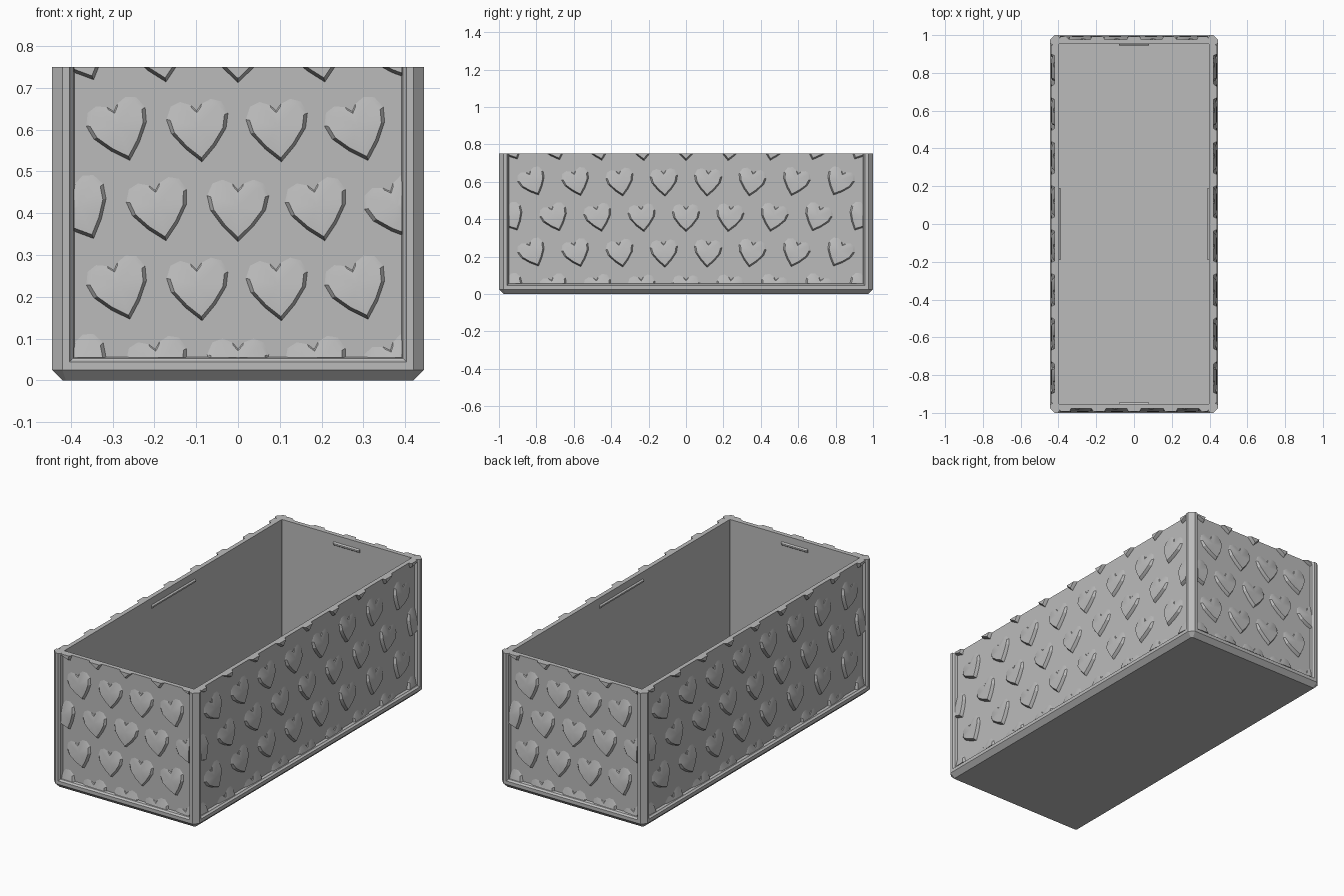
import bpy, bmesh, math
from mathutils import Matrix, Vector

if "Cube" in bpy.data.objects:
    bpy.data.objects.remove(bpy.data.objects["Cube"])

HX, HY, H = 0.445, 1.0, 0.75     # half width, half length, height
WALL, CH, RECESS = 0.047, 0.025, 0.023

grey = bpy.data.materials.new("matt grey")
grey.use_nodes = True
grey.diffuse_color = (0.5, 0.5, 0.5, 1)
grey.node_tree.nodes["Principled BSDF"].inputs["Base Color"].default_value = (0.5, 0.5, 0.5, 1)


def make_object(name, bm, matrix=Matrix()):
    bmesh.ops.recalc_face_normals(bm, faces=bm.faces)
    mesh = bpy.data.meshes.new(name)
    bm.to_mesh(mesh)
    bm.free()
    mesh.materials.append(grey)
    ob = bpy.data.objects.new(name, mesh)
    ob.matrix_world = matrix
    bpy.context.collection.objects.link(ob)
    return ob


def loft(bm, rings):
    """Skin equal-sized closed rings and cap both ends."""
    loops = [[bm.verts.new(p) for p in ring] for ring in rings]
    n = len(loops[0])
    for a, b in zip(loops, loops[1:]):
        for i in range(n):
            j = (i + 1) % n
            bm.faces.new((a[i], a[j], b[j], b[i]))
    bm.faces.new(loops[0])
    bm.faces.new(loops[-1])


def octagon(hx, hy, c, z):
    pts = []
    for sx, sy in ((1, 1), (-1, 1), (-1, -1), (1, -1)):
        corner = [(sx * hx, sy * (hy - c), z), (sx * (hx - c), sy * hy, z)]
        pts += corner if sx == sy else corner[::-1]
    return pts


# Sides: rotation, half width, distance of the outer face, lean of the hearts
sides = [("front", 0, HX, HY), ("left", 90, HY, HX),
         ("back", 180, HX, HY), ("right", 270, HY, HX)]

# Chamfered tub, hollow inside
bm = bmesh.new()
loft(bm, [octagon(HX - CH, HY - CH, 0.008, 0), octagon(HX, HY, CH, CH),
          octagon(HX, HY, CH, H),
          octagon(HX - WALL, HY - WALL, 0.002, H),
          octagon(HX - WALL, HY - WALL, 0.002, 0.05)])
tub = make_object("tub", bm)

# Sloped recess cut into each wall, open at the top
for name, angle, half, dist in sides:
    bm = bmesh.new()
    rings = []
    for depth, inset in ((-0.02, 0.042), (0, 0.042), (0.008, 0.047),
                         (0.01, 0.05), (RECESS, 0.054)):
        u, z, y = half - inset, inset + 0.002, depth - dist
        rings.append([(-u, y, z), (u, y, z), (u, y, H + 0.1), (-u, y, H + 0.1)])
    loft(bm, rings)
    cutter = make_object(name + "_recess_cutter", bm, Matrix.Rotation(math.radians(angle), 4, "Z"))
    bpy.context.view_layer.objects.active = tub
    mod = tub.modifiers.new("recess", "BOOLEAN")
    mod.operation, mod.object, mod.solver = "DIFFERENCE", cutter, "EXACT"
    bpy.context.view_layer.update()
    bpy.ops.object.modifier_apply(modifier=mod.name)
    bpy.data.objects.remove(cutter)

# Heart outline: right half from tip to cleft, then mirrored
half_heart = [(0, -0.085), (0.036, -0.05), (0.066, -0.01), (0.074, 0.025),
              (0.061, 0.054), (0.037, 0.063), (0.013, 0.053), (0, 0.038)]
heart = half_heart + [(-u, v) for u, v in half_heart[-2:0:-1]]


def relief(v):
    """Height of a heart: flush at the lobes, proud at the tip."""
    return min(0.017, max(0.001, 0.2 * (0.066 - v)))


def add_heart(bm, cu, cz, tilt, wall_y):
    c, s = math.cos(tilt), math.sin(tilt)

    def put(u, v, out):
        return bm.verts.new((cu + u * c - v * s, wall_y - out, cz + u * s + v * c))
    back = [put(u, v, -0.005) for u, v in heart]
    base = [put(u, v, 0) for u, v in heart]
    top = [put(u * 0.88, v * 0.88, relief(v)) for u, v in heart]
    mid = put(0, 0, 0.015)
    n = len(heart)
    bm.faces.new(back)
    for i in range(n):
        j = (i + 1) % n
        bm.faces.new((back[i], back[j], base[j], base[i]))
        bm.faces.new((base[i], base[j], top[j], top[i]))
        bm.faces.new((top[i], top[j], mid))


def trim(bm, point, normal):
    geom = bm.verts[:] + bm.edges[:] + bm.faces[:]
    bmesh.ops.bisect_plane(bm, geom=geom, plane_co=point, plane_no=normal, clear_outer=True)
    bmesh.ops.holes_fill(bm, edges=[e for e in bm.edges if e.is_boundary], sides=0)


# Staggered rows of hearts, trimmed to each recess
for name, angle, half, dist in sides:
    long_side = half > 0.5
    step = 0.235 if long_side else 0.19
    bm = bmesh.new()
    for row in range(5):
        cz = 0.037 + 0.19 * row
        shift = 0.5 if row % 2 else 0
        for k in range(-5, 6):
            u = (k + shift) * step
            if abs(u) > half + 0.03:
                continue
            tilt = -0.5 * u if long_side else 1.1 * abs(u)
            add_heart(bm, u, cz, tilt, RECESS - dist)
    edge = half - 0.053
    for point, normal in (((edge, 0, 0), (1, 0, 0)), ((-edge, 0, 0), (-1, 0, 0)),
                          ((0, 0, 0.055), (0, 0, -1)), ((0, 0, H), (0, 0, 1))):
        trim(bm, Vector(point), Vector(normal))
    hearts = make_object(name + "_hearts", bm, Matrix.Rotation(math.radians(angle), 4, "Z"))
    bpy.ops.object.select_all(action="DESELECT")
    hearts.select_set(True)
    bpy.context.view_layer.objects.active = hearts
    bpy.ops.object.shade_smooth_by_angle(angle=math.radians(25))

# Snap ridge inside each wall, near the rim
for name, angle, half, dist in sides:
    bm = bmesh.new()
    length = 0.19 if half > 0.5 else 0.08
    y = WALL - dist
    loft(bm, [[(u, y - 0.003, 0.69), (u, y + 0.008, 0.698),
               (u, y + 0.008, 0.706), (u, y - 0.003, 0.714)] for u in (-length, length)])
    make_object(name + "_snap_ridge", bm, Matrix.Rotation(math.radians(angle), 4, "Z"))
